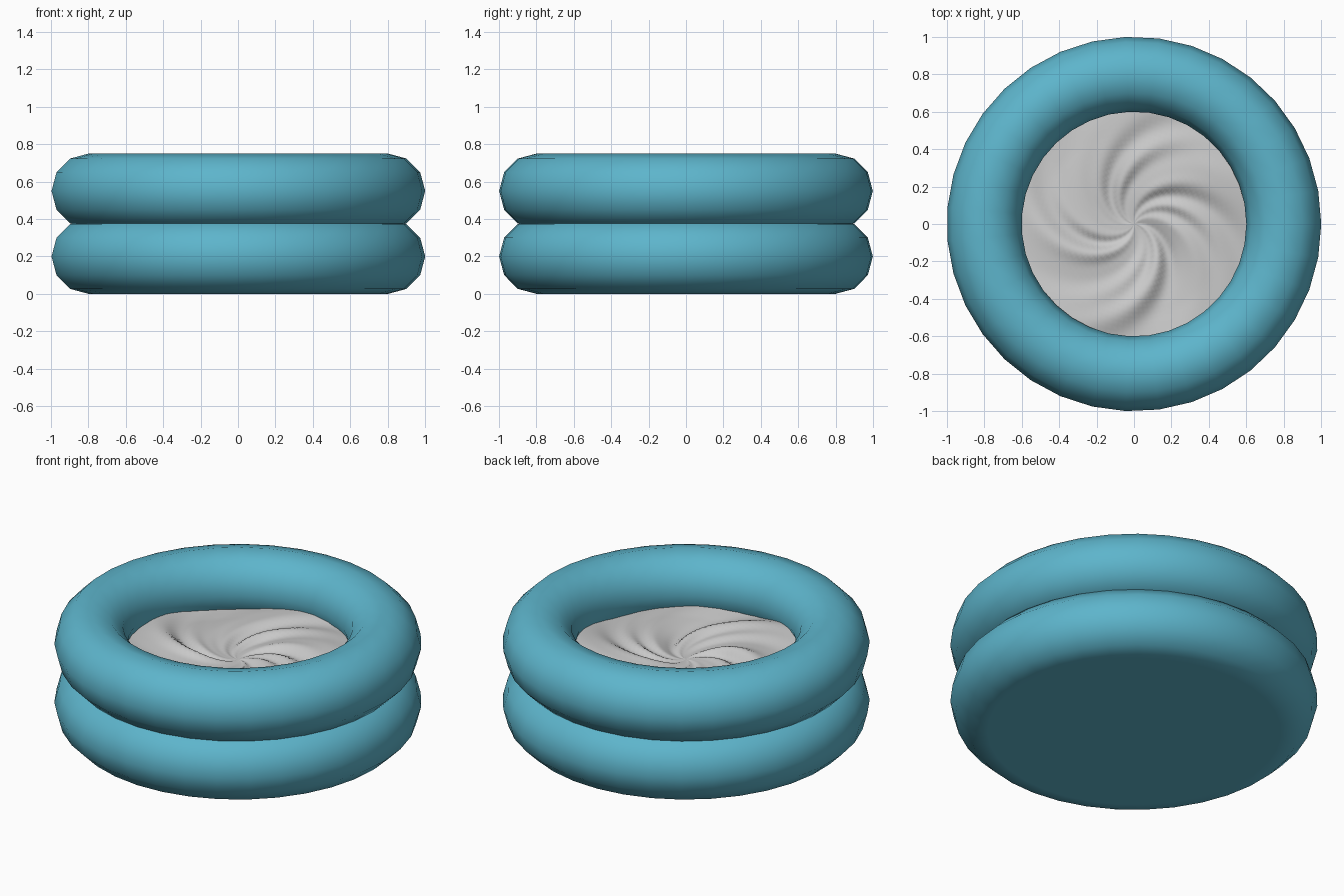
import bpy, bmesh
from math import sin, cos, pi, radians, exp

if "Cube" in bpy.data.objects:
    bpy.data.objects.remove(bpy.data.objects["Cube"])

SIDES = 35
blue = bpy.data.materials.new("pool_blue")
blue.diffuse_color = (0.11, 0.46, 0.60, 1)
blue.use_nodes = True
blue.node_tree.nodes["Principled BSDF"].inputs["Base Color"].default_value = blue.diffuse_color


def mesh_object(name, bm):
    mesh = bpy.data.meshes.new(name)
    bm.to_mesh(mesh)
    bm.free()
    ob = bpy.data.objects.new(name, mesh)
    bpy.context.collection.objects.link(ob)
    return ob


# Two stacked inflatable rings
for name, z in (("lower_ring", 0.2), ("upper_ring", 0.55)):
    bpy.ops.mesh.primitive_torus_add(major_segments=SIDES, minor_segments=12,
                                     major_radius=0.8, minor_radius=0.2,
                                     location=(0, 0, z))
    ring = bpy.context.object
    ring.name = name
    ring.data.materials.append(blue)
    bpy.ops.object.shade_smooth()

# Flat pool floor closing the bottom
bm = bmesh.new()
bmesh.ops.create_circle(bm, cap_ends=True, segments=SIDES, radius=0.8)
for v in bm.verts:
    a = 2 * pi * v.index / SIDES
    v.co = (0.8 * cos(a), 0.8 * sin(a), 0)
bmesh.ops.reverse_faces(bm, faces=bm.faces)
mesh_object("pool_floor", bm).data.materials.append(blue)


# Swirling surface: uneven rim, dip in the middle, clockwise spiral folds
def swirl_height(r, a):
    t = a + 2.4 * r + 0.5 * (1 - exp(-r * 8))
    rim = 0.025 * cos(2 * (a - radians(40))) + 0.012 * cos(5 * t + 1)
    folds = 0.5 * cos(9 * t) + 0.35 * cos(6 * t + 1.3) + 0.3 * cos(13 * t + 0.4)
    envelope = min(r / 0.22, 1) * exp(-((r - 0.25) / 0.28) ** 2)
    dip = -0.045 * exp(-(r / 0.25) ** 2)
    return 0.495 + dip + 0.022 * envelope * folds + rim * min(r / 0.5, 1)


RINGS, STEPS, RADIUS = 28, 120, 0.7
bm = bmesh.new()
centre = bm.verts.new((0, 0, swirl_height(0, 0)))
previous = None
for i in range(1, RINGS + 1):
    r = RADIUS * i / RINGS
    loop = []
    for j in range(STEPS):
        a = 2 * pi * j / STEPS
        loop.append(bm.verts.new((r * cos(a), r * sin(a), swirl_height(r, a))))
    for j in range(STEPS):
        k = (j + 1) % STEPS
        if previous:
            bm.faces.new((previous[j], loop[j], loop[k], previous[k]))
        else:
            bm.faces.new((centre, loop[j], loop[k]))
    previous = loop
for f in bm.faces:
    f.smooth = True
mesh_object("swirled_water", bm)
